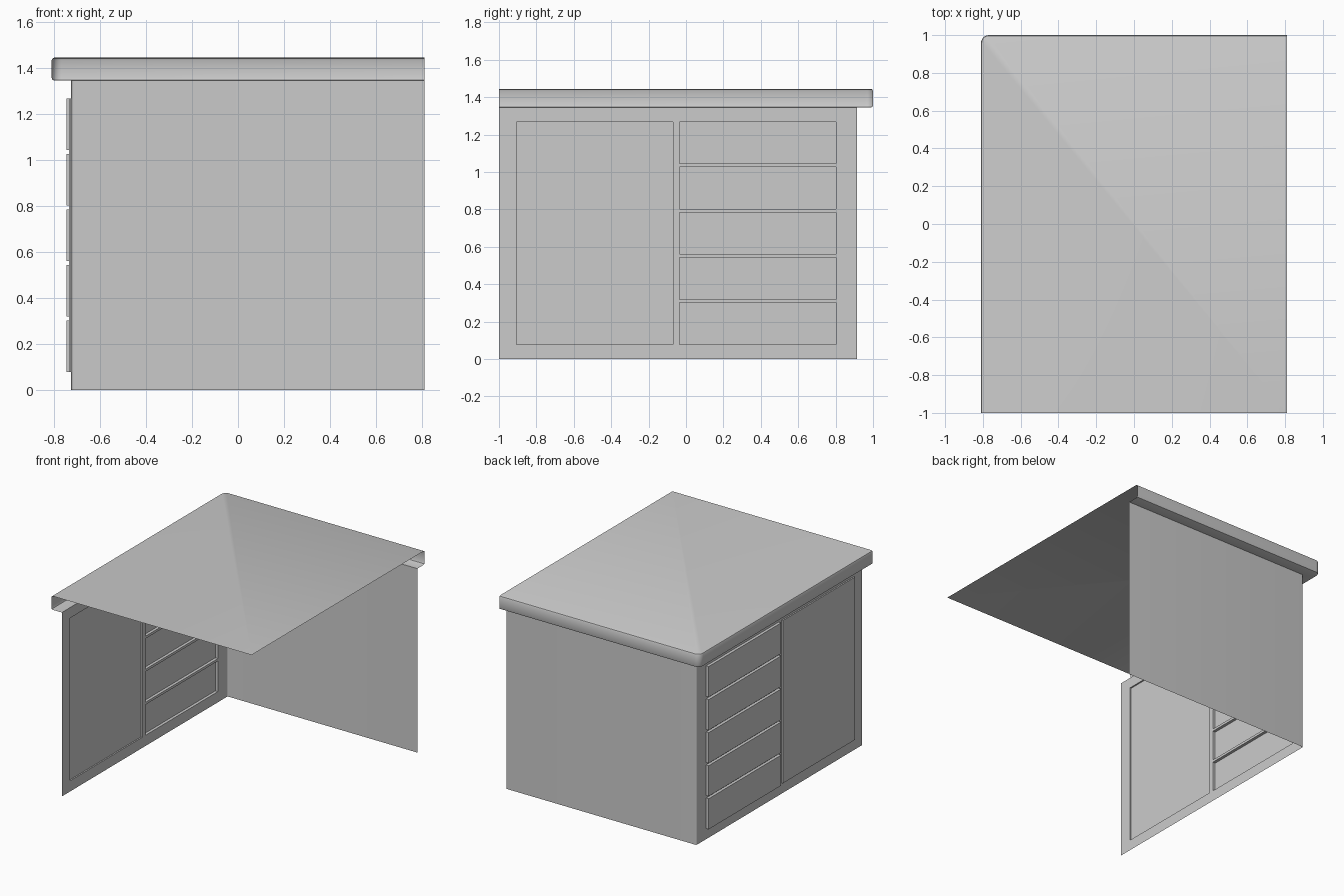
import bpy
from math import cos, sin, pi

if "Cube" in bpy.data.objects:
    bpy.data.objects.remove(bpy.data.objects["Cube"])

X, Y, TOP, UNDER = 0.81, 1.0, 1.445, 1.345
INSET = 0.085            # overhang of the top past the cabinet
WALL_X = -X + INSET


def make(name, verts, faces, smooth=False):
    mesh = bpy.data.meshes.new(name)
    mesh.from_pydata(verts, [], faces)
    mesh.update()
    obj = bpy.data.objects.new(name, mesh)
    bpy.context.collection.objects.link(obj)
    if smooth:
        bpy.ops.object.select_all(action='DESELECT')
        obj.select_set(True)
        bpy.context.view_layer.objects.active = obj
        bpy.ops.object.shade_smooth_by_angle(angle=0.6)
    return obj


def plan_path(d, radius, start_on_arc=False, steps=6):
    """Left edge, rounded back-left corner, back edge, inset by d."""
    cx, cy = -X + d + radius, Y - d - radius
    arc = [(cx - radius * cos(i / steps * pi / 2),
            cy + radius * sin(i / steps * pi / 2)) for i in range(steps + 1)]
    return ([] if start_on_arc else [(-X + d, -Y)]) + arc + [(X, Y - d)]


def loft(rings):
    n = len(rings[0])
    verts = [v for ring in rings for v in ring]
    faces = []
    for r in range(len(rings) - 1):
        for i in range(n - 1):
            a, b = r * n + i, (r + 1) * n + i
            faces.append((a, a + 1, b + 1, b))
    return verts, faces


# Countertop: rounded lip swept round two sides, open at front and right
b = 0.012
lip = [(b, TOP), (b * 0.3, TOP - b * 0.3), (0, TOP - b),
       (0, UNDER + b), (b * 0.3, UNDER + b * 0.3), (b, UNDER), (INSET, UNDER)]
rings = [[(x, y, z) for x, y in plan_path(d, max(0.042 - d, 0.01))] for d, z in lip]
verts, faces = loft(rings)
n = len(rings[0])
verts.append((X, -Y, TOP))
faces.append(tuple(reversed(range(n))) + (len(verts) - 1,))
make("countertop", verts, faces, smooth=True)

# Back wall with the small rounded corner post
wall = plan_path(INSET, 0.01, start_on_arc=True)
verts, faces = loft([[(x, y, z) for x, y in wall] for z in (UNDER, 0)])
make("back_wall", verts, faces, smooth=True)

# Panel layout on the left side: (name, y range, z range, projection)
Z0, Z1 = 0.078, 1.268
door_y, drawer_y = (-0.905, -0.07), (-0.035, 0.803)
count, gap = 5, 0.018
h = (Z1 - Z0 - gap * (count - 1)) / count
drawers = [(Z0 + i * (h + gap), Z0 + i * (h + gap) + h) for i in range(count)]

# Cabinet face frame around the panel openings
strips = [(-Y, door_y[0], 0, UNDER), (door_y[1], drawer_y[0], 0, UNDER),
          (drawer_y[1], Y - INSET - 0.01, 0, UNDER)]
for ya, yb in (door_y, drawer_y):
    strips += [(ya, yb, 0, Z0), (ya, yb, Z1, UNDER)]
strips += [(*drawer_y, lo[1], hi[0]) for lo, hi in zip(drawers, drawers[1:])]
verts, faces = [], []
for ya, yb, za, zb in strips:
    k = len(verts)
    verts += [(WALL_X, ya, za), (WALL_X, ya, zb), (WALL_X, yb, zb), (WALL_X, yb, za)]
    faces.append((k, k + 1, k + 2, k + 3))
make("cabinet_face_frame", verts, faces)


def panel(name, ys, zs, depth):
    """Hollow raised panel, open towards the inside."""
    corners = [(ys[0], zs[0]), (ys[0], zs[1]), (ys[1], zs[1]), (ys[1], zs[0])]
    verts = [(x, y, z) for x in (WALL_X - depth, WALL_X) for y, z in corners]
    faces = [(0, 1, 2, 3)]
    faces += [(i, i + 4, (i + 1) % 4 + 4, (i + 1) % 4) for i in range(4)]
    make(name, verts, faces)


# Door and drawer fronts
panel("cabinet_door", door_y, Z1 and (Z0, Z1), 0.01)
for i, zs in enumerate(drawers):
    panel(f"drawer_front_{i + 1}", drawer_y, zs, 0.021)
